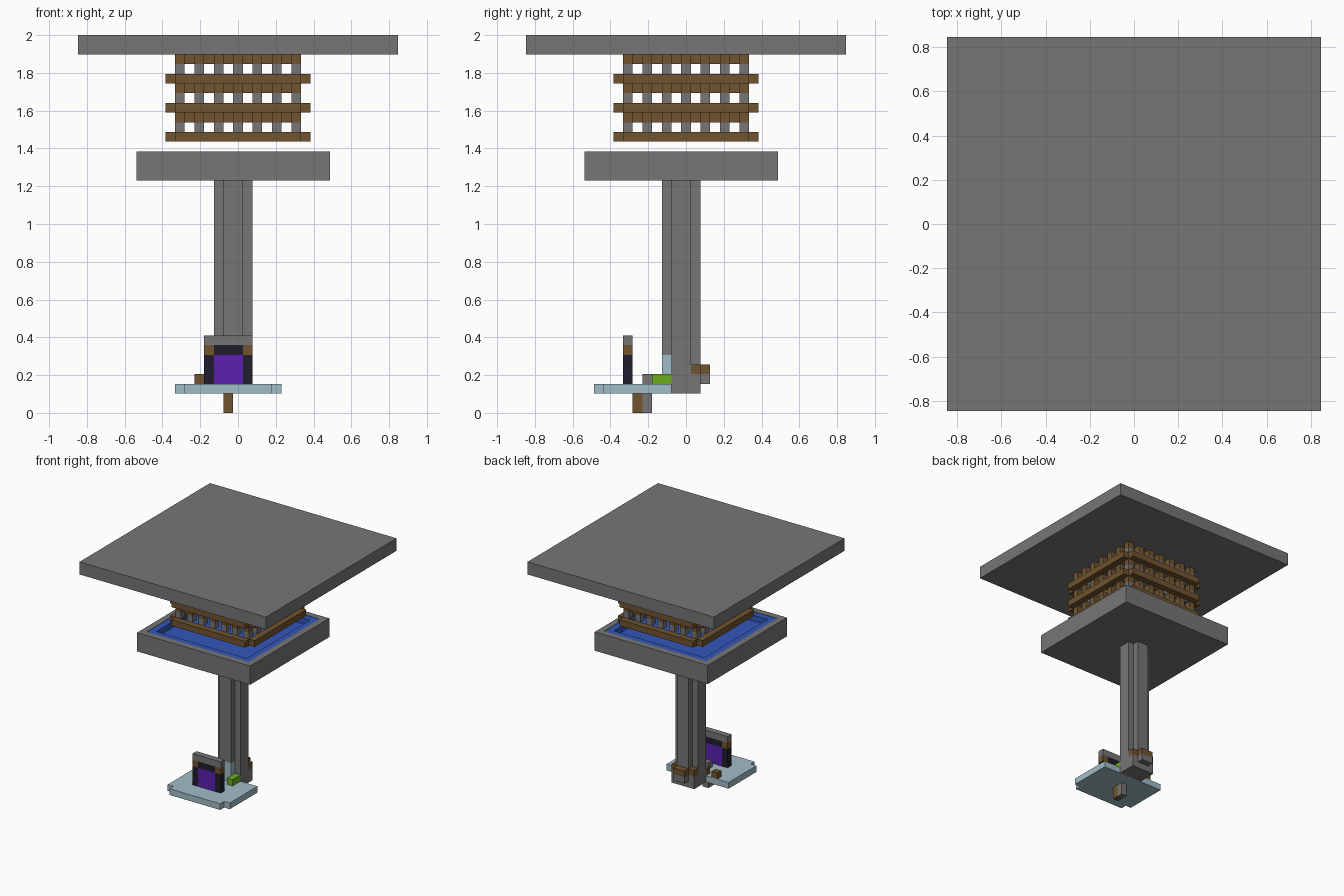
import bpy
import bmesh

cube = bpy.data.objects.get("Cube")
if cube:
    bpy.data.objects.remove(cube, do_unlink=True)

U = 2 / 39  # size of one building block


def material(name, rgb):
    mat = bpy.data.materials.new(name)
    mat.use_nodes = True
    color = [(c / 255) ** 2.2 for c in rgb] + [1]
    mat.diffuse_color = color
    mat.node_tree.nodes["Principled BSDF"].inputs["Base Color"].default_value = color
    return mat


stone = material("stone grey", (117, 117, 117))
wood = material("wood brown", (112, 84, 50))
water = material("water blue", (54, 86, 184))
ice = material("pale blue", (160, 187, 197))
grass = material("leaf green", (108, 170, 34))
purple = material("portal purple", (92, 36, 176))
dark = material("dark frame", (36, 35, 48))


def add_box(bm, x, y, z):
    """Add a box from (low, high) ranges given in blocks."""
    made = bmesh.ops.create_cube(bm, size=1)
    for v in made["verts"]:
        for i, (lo, hi) in enumerate((x, y, z)):
            v.co[i] = ((lo + hi) / 2 + v.co[i] * (hi - lo)) * U


def build(name, mat, boxes):
    bm = bmesh.new()
    for box in boxes:
        add_box(bm, *box)
    mesh = bpy.data.meshes.new(name)
    bm.to_mesh(mesh)
    bm.free()
    mesh.materials.append(mat)
    obj = bpy.data.objects.new(name, mesh)
    bpy.context.collection.objects.link(obj)
    return obj


def frame(lo, hi, z, width=1):
    """Square ring of four boxes."""
    a, b = lo + width, hi - width
    return [((lo, hi), (lo, a), z), ((lo, hi), (b, hi), z),
            ((lo, a), (a, b), z), ((b, hi), (a, b), z)]


def cell(i, j, z):
    """One block centred on i, j."""
    return ((i - .5, i + .5), (j - .5, j + .5), z)


def ring_cells(r, positions, z):
    """Single blocks along the four sides of a square of radius r."""
    spots = {p for i in positions for p in ((i, -r), (i, r), (-r, i), (r, i))}
    return [cell(i, j, z) for i, j in sorted(spots)]


# Roof slab
build("roof_slab", stone, [((-16.5, 16.5), (-16.5, 16.5), (37, 39))])

# Timber lattice tower, three repeated tiers
rails, posts, teeth, fillers = [], [], [], []
for z in (28, 31, 34):
    level = (z, z + 1)
    for s in (-7, 7):
        side, span = (s - .5, s + .5), (-6.5, 6.5)
        rails += [(span, side, level), (side, span, level)]
    posts += ring_cells(6, range(-6, 7, 2), (z + 1, z + 2))
    teeth += ring_cells(6, range(-6, 7, 2), (z + 2, z + 3))
    fillers += ring_cells(5, range(-5, 6, 2), (z + 2, z + 3))
build("lattice_rails", wood, rails)
build("lattice_posts", stone, posts)
build("lattice_teeth", wood, teeth)
build("lattice_fillers", wood, fillers)

# Water basin with a sunken pool
build("basin_floor", stone, [((-10.5, 9.5), (-10.5, 9.5), (24, 25))])
build("basin_rim", stone, frame(-10.5, 9.5, (25, 27)))
build("water_ledge", water, frame(-9.5, 8.5, (25, 26.95)))
build("water_pool", water, [((-8.5, 7.5), (-8.5, 7.5), (25, 26))])

# Cross-shaped column and its base
build("column", stone, [
    ((-2.5, 1.5), (-1.5, .5), (4, 24)),
    ((-1.5, .5), (.5, 1.5), (4, 24)),
    ((-1.5, .5), (-2.5, -1.5), (6, 24))])
build("column_base", stone, [
    ((-2.5, 1.5), (-1.5, 1.5), (2, 4)),
    ((-1.5, .5), (1.5, 2.5), (3, 4))])
build("column_door", ice, [((-1.5, .5), (-2.5, -1.5), (3, 6))])
build("base_trim", wood, [
    ((-1.5, .5), (1.5, 2.5), (4, 5)),
    cell(-2, 1, (4, 5)), cell(1, 1, (4, 5))])

# Platform with notched front corners
build("platform", ice, [
    ((-6.5, 4.5), (-8.5, -1.5), (2, 3)),
    ((-5.5, 3.5), (-9.5, -8.5), (2, 3))])
build("support_front", wood, [cell(-1, -5, (0, 2))])
build("support_back", stone, [cell(-1, -4, (0, 2))])

# Small blocks on the platform
build("bush", grass, [((.5, 1.5), (-3.5, -1.5), (3, 4))])
build("crates", wood, [cell(-4, -2, (3, 4)), cell(-2, -2, (3, 4))])
build("stone_block", stone, [cell(-1, -4, (3, 4))])

# Gateway
depth = (-6.5, -5.5)
build("gate_lintel", stone, [((-3.5, 1.5), depth, (7, 8))])
build("gate_corners", wood, [cell(-3, -6, (6, 7)), cell(1, -6, (6, 7))])
build("gate_frame", dark, [
    ((-2.5, .5), depth, (6, 7)),
    cell(-3, -6, (3, 6)), cell(1, -6, (3, 6))])
build("gate_panel", purple, [((-2.5, .5), depth, (3, 6))])
